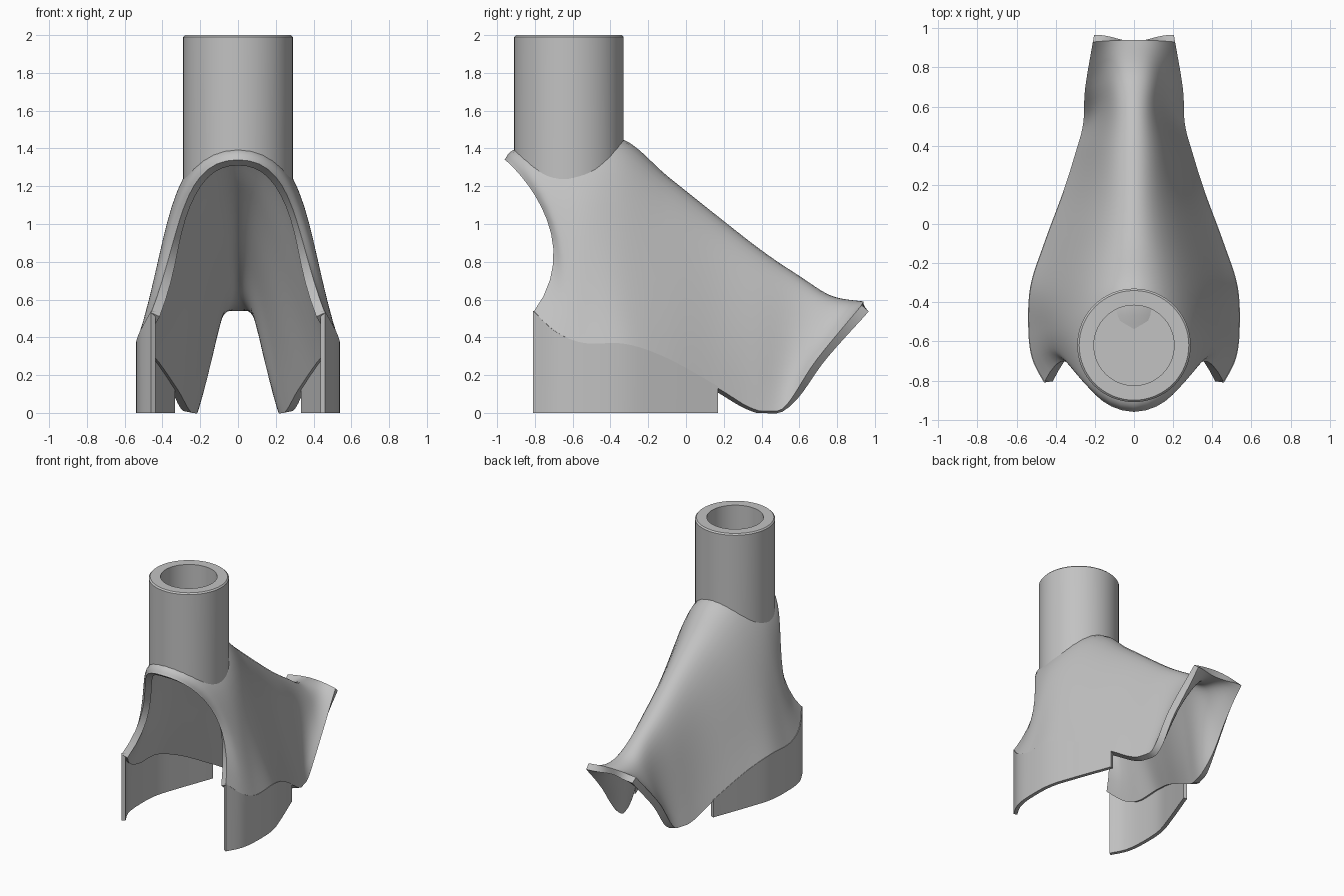
import bpy, math
from mathutils import Vector

cube = bpy.data.objects.get("Cube")
if cube:
    bpy.data.objects.remove(cube, do_unlink=True)

grey = bpy.data.materials.new("light grey")
grey.use_nodes = True
colour = (0.54, 0.54, 0.54, 1)
grey.diffuse_color = colour
grey.node_tree.nodes["Principled BSDF"].inputs["Base Color"].default_value = colour


def make_object(name, verts, faces):
    mesh = bpy.data.meshes.new(name)
    mesh.from_pydata(verts, [], faces)
    mesh.materials.append(grey)
    obj = bpy.data.objects.new(name, mesh)
    bpy.context.collection.objects.link(obj)
    bpy.ops.object.select_all(action="DESELECT")
    obj.select_set(True)
    bpy.context.view_layer.objects.active = obj
    return obj


def thicken(obj, amount):
    mod = obj.modifiers.new("thickness", "SOLIDIFY")
    mod.thickness = amount
    mod.offset = -1
    bpy.ops.object.modifier_apply(modifier=mod.name)


def smooth(degrees):
    bpy.ops.object.shade_smooth_by_angle(angle=math.radians(degrees))


def catmull(a, b, c, d, t):
    return [0.5 * (2 * q + (r - p) * t + (2 * p - 5 * q + 4 * r - s) * t ** 2
                   + (3 * q - p - 3 * r + s) * t ** 3)
            for p, q, r, s in zip(a, b, c, d)]


# Half sections, front to back: ridge y, ridge z, shoulder x, shoulder y,
# flank x, y, z, lower edge x, y, z
stations = [
    (-.96, 1.34, .31, -.95, .30, -.50, .94, .46, -.81, .53),
    (-.89, 1.40, .36, -.86, .35, -.51, .90, .52, -.69, .42),
    (-.60, 1.43, .39, -.58, .36, -.50, .90, .54, -.54, .36),
    (-.34, 1.45, .29, -.36, .36, -.38, .85, .53, -.32, .355),
    (-.10, 1.255, .20, -.10, .30, -.10, .75, .46, -.10, .28),
    (.15, 1.055, .16, .15, .24, .16, .60, .36, .17, .13),
    (.40, .86, .15, .40, .19, .38, .50, .30, .36, .02),
    (.60, .725, .14, .60, .14, .56, .41, .26, .51, .02),
    (.77, .62, .14, .76, .13, .72, .46, .25, .69, .28),
    (.94, .59, .08, .94, .15, .935, .58, .21, .93, .57),
]
STEPS, HALF = 6, 14
rows = []
for i in range(len(stations) - 1):
    a, b = stations[max(i - 1, 0)], stations[i]
    c, d = stations[i + 1], stations[min(i + 2, len(stations) - 1)]
    rows += [catmull(a, b, c, d, k / STEPS) for k in range(STEPS)]
rows.append(stations[-1])


def section_point(row, t):
    ry, rz, sx, sy, fx, fy, fz, ex, ey, ez = row
    u = 1 - t
    return (u ** 3 * Vector((0, ry, rz)) + 3 * u * u * t * Vector((sx, sy, rz))
            + 3 * u * t * t * Vector((fx, fy, fz)) + t ** 3 * Vector((ex, ey, ez)))


# Saddle shaped shell
verts, faces = [], []
width = 2 * HALF + 1
for row in rows:
    for c in range(-HALF, HALF + 1):
        p = section_point(row, abs(c) / HALF)
        verts.append((math.copysign(p.x, c), p.y, max(p.z, 0.01)))
for r in range(len(rows) - 1):
    for c in range(width - 1):
        k = r * width + c
        faces.append((k, k + 1, k + width + 1, k + width))
shell = make_object("shell", verts, faces)
thicken(shell, 0.05)
smooth(40)

# Vertical skirts below the lower edge, mirrored left and right
edge = [Vector(row[-3:]) for row in rows[:5 * STEPS + 1]]
verts, faces = [], []
for p in edge:
    verts += [(p.x, p.y, 0), (p.x, p.y, p.z + 0.01)]
for k in range(0, len(verts) - 2, 2):
    faces.append((k, k + 2, k + 3, k + 1))
skirt = make_object("side_skirts", verts, faces)
thicken(skirt, 0.028)
smooth(30)
skirt.modifiers.new("mirror", "MIRROR")

# Round neck with a blind bore, its foot following the shell's shoulders
SIDES = 64
profile = [(0.29, 1.39), (0.29, 1.99), (0.28, 2.0), (0.205, 2.0), (0.205, 1.44)]
verts, faces = [], []
for ring, (radius, z) in enumerate(profile):
    for s in range(SIDES):
        angle = math.tau * s / SIDES
        drop = 0.16 * math.cos(angle) ** 2 if ring == 0 else 0
        verts.append((radius * math.cos(angle), radius * math.sin(angle) - 0.62, z - drop))
for ring in range(len(profile) - 1):
    for s in range(SIDES):
        k, n = ring * SIDES + s, ring * SIDES + (s + 1) % SIDES
        faces.append((k, n, n + SIDES, k + SIDES))
faces.append(tuple(range((len(profile) - 1) * SIDES, len(profile) * SIDES)))
make_object("neck_tube", verts, faces)
smooth(35)
